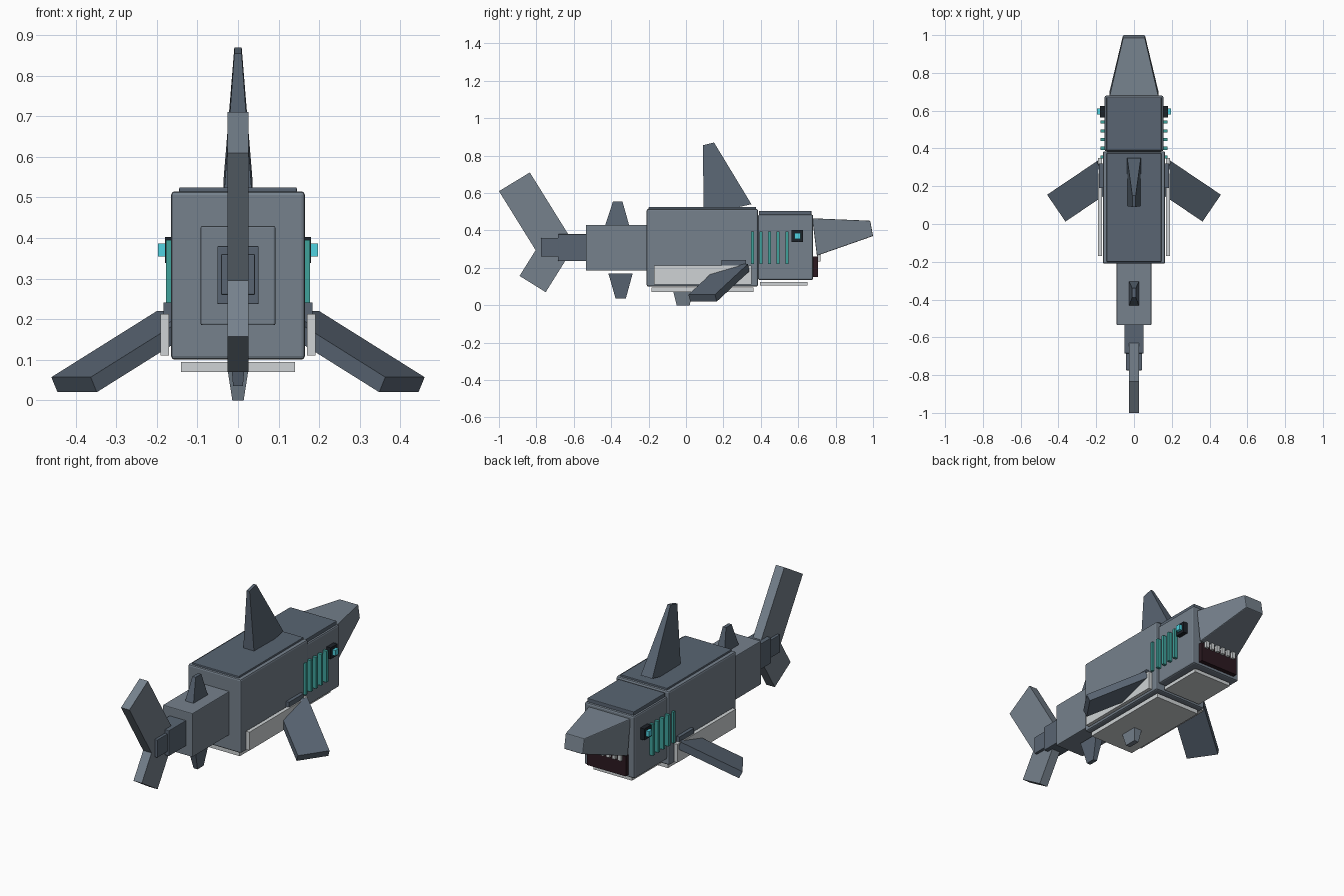
import bpy
from mathutils import Vector

if "Cube" in bpy.data.objects:
    bpy.data.objects.remove(bpy.data.objects["Cube"])


def material(name, rgb):
    m = bpy.data.materials.new(name)
    m.diffuse_color = (*rgb, 1)
    m.use_nodes = True
    m.node_tree.nodes["Principled BSDF"].inputs["Base Color"].default_value = m.diffuse_color
    return m


MID = material("mid_grey", (0.18, 0.22, 0.265))
DARK = material("dark_grey", (0.10, 0.13, 0.17))
PALE = material("pale_grey", (0.62, 0.65, 0.66))
BLACK = material("black", (0.012, 0.016, 0.022))
TEAL = material("teal", (0.05, 0.36, 0.33))
CYAN = material("cyan", (0.08, 0.65, 0.75))
MAROON = material("maroon", (0.025, 0.01, 0.015))
FACES = [(0, 1, 2, 3), (7, 6, 5, 4), (0, 4, 5, 1), (1, 5, 6, 2), (2, 6, 7, 3), (3, 7, 4, 0)]


def solid(name, first, second, mat, bevel=0):
    """Six-sided solid between two matching four-point ends."""
    me = bpy.data.meshes.new(name)
    me.from_pydata([*first, *second], [], FACES)
    ob = bpy.data.objects.new(name, me)
    bpy.context.collection.objects.link(ob)
    me.materials.append(mat)
    # consistent outward faces
    import bmesh
    bm = bmesh.new()
    bm.from_mesh(me)
    bmesh.ops.recalc_face_normals(bm, faces=bm.faces)
    bm.to_mesh(me)
    bm.free()
    if bevel:
        mod = ob.modifiers.new("bevel", "BEVEL")
        mod.width, mod.segments = bevel, 2
    return ob


def box(name, x, y, z, mat, bevel=0):
    ends = [[(a, y[i], z[j]) for i, j in ((0, 0), (1, 0), (1, 1), (0, 1))] for a in x]
    return solid(name, *ends, mat, bevel)


def slab(name, outline, mat, bevel=0):
    """Symmetric blade from four side-view points (y, z, half width)."""
    return solid(name, [(-w, y, z) for y, z, w in outline],
                 [(w, y, z) for y, z, w in outline], mat, bevel)


def both_sides(ob):
    mod = ob.modifiers.new("mirror", "MIRROR")
    mod.use_axis[0] = True
    return ob


# Body and head blocks with their back plates
box("body", (-.165, .165), (-.21, .385), (.10, .515), MID, .009)
box("body_back_plate", (-.145, .145), (-.2, .375), (.505, .525), DARK, .003)
box("head", (-.155, .155), (.385, .68), (.135, .485), MID, .009)
box("head_back_plate", (-.145, .145), (.39, .67), (.475, .505), DARK, .003)

# Tapered tail blocks
box("tail_base", (-.092, .092), (-.535, -.2), (.185, .43), MID, .004)
box("tail_middle", (-.051, .051), (-.685, -.53), (.237, .38), DARK, .003)
box("tail_tip", (-.042, .042), (-.775, -.64), (.26, .36), DARK, .003)

# Pale underside
box("body_belly", (-.14, .14), (-.185, .36), (.07, .094), PALE)
box("head_belly", (-.12, .12), (.395, .65), (.105, .125), PALE)
both_sides(box("flank_panel", (.17, .191), (-.17, .35), (.11, .213), PALE))

# Snout, mouth and teeth
slab("snout", [(.675, .465, .13), (.985, .452, .058), (1, .37, .058), (.70, .265, .13)], MID, .004)
box("mouth", (-.12, .12), (.675, .705), (.15, .262), MAROON)
for i in range(6):
    x = -.09 + i * .036
    box("tooth", (x - .01, x + .01), (.7, .72), (.235, .272), PALE)

# Eyes and gills
both_sides(box("eye_socket", (.15, .18), (.565, .626), (.338, .402), BLACK))
both_sides(box("eye", (.17, .197), (.581, .611), (.355, .386), CYAN))
for i in range(5):
    y = .355 + i * .046
    both_sides(box("gill", (.15, .178), (y - .008, y + .008), (.22, .395), TEAL))

# Fins along the centre line
slab("dorsal_fin", [(.095, .485, .036), (.35, .54, .036), (.15, .87, .009), (.09, .855, .009)], DARK)
slab("rear_dorsal_fin", [(-.432, .428, .026), (-.304, .428, .026), (-.34, .556, .01), (-.39, .556, .01)], DARK)
slab("anal_fin", [(-.415, .17, .024), (-.285, .17, .024), (-.322, .035, .012), (-.376, .035, .012)], DARK)
slab("pelvic_fin", [(-.072, .09, .028), (.036, .09, .028), (.02, 0, .014), (-.05, 0, .014)], MID)
slab("upper_tail_lobe", [(-1, .61, .026), (-.835, .71, .026), (-.61, .348, .026), (-.775, .248, .026)], MID)
slab("lower_tail_lobe", [(-.89, .157, .026), (-.75, .07, .026), (-.625, .27, .026), (-.765, .357, .026)], MID)

# Swept pectoral fins: a box spanned by span, chord and thickness vectors
tip = Vector((.46, .155, .057))
span, chord, thick = Vector((-.26, .175, .163)), Vector((-.097, -.142, 0)), Vector((-.015, .01, -.037))
end = [tip, tip + chord, tip + chord + thick, tip + thick]
both_sides(solid("pectoral_fin", end, [p + span for p in end], DARK))
both_sides(box("pectoral_root", (.155, .184), (.19, .32), (.15, .241), DARK))
